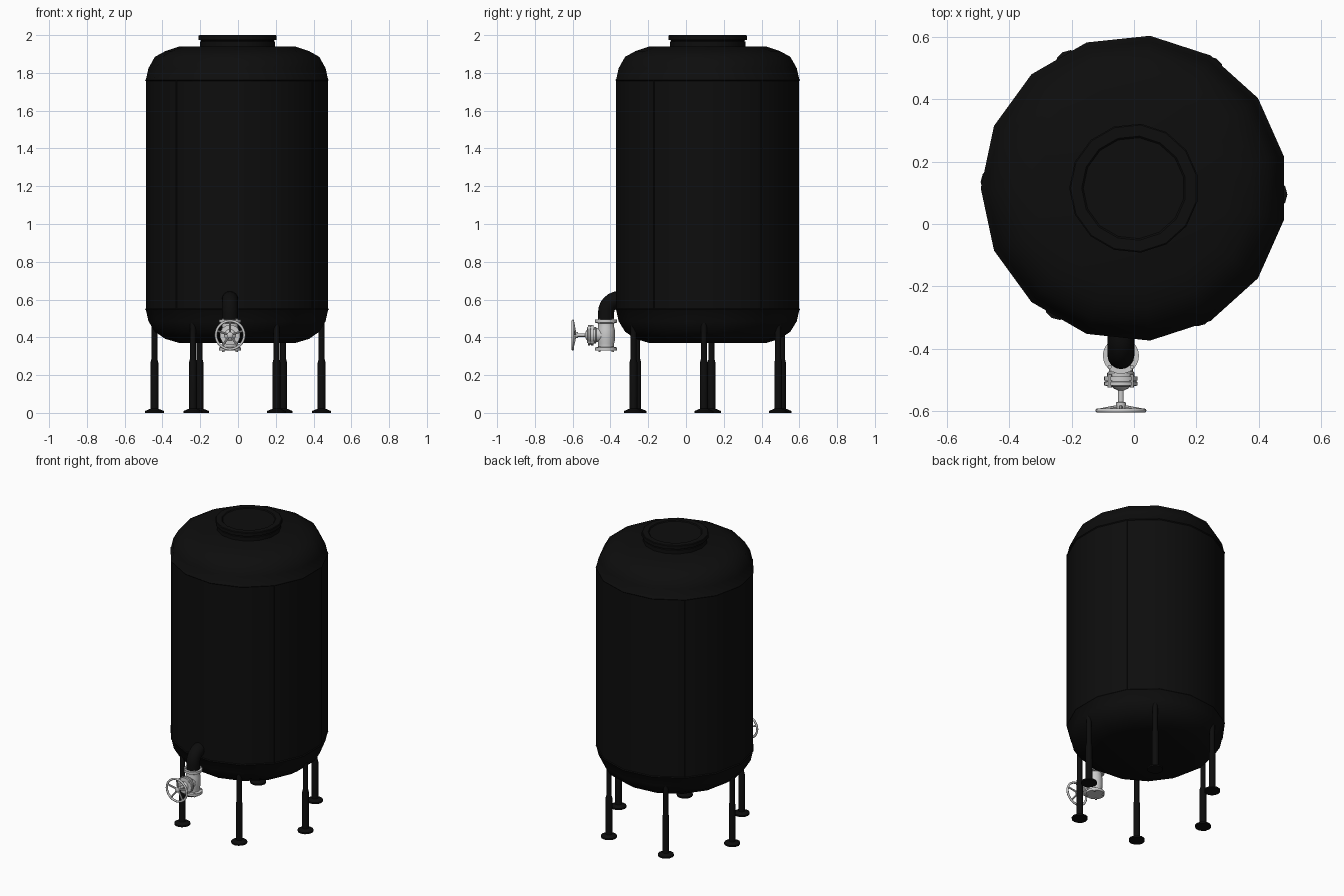
import bpy, bmesh
from math import pi, sin, cos, radians
from mathutils import Matrix, Vector

if "Cube" in bpy.data.objects:
    bpy.data.objects.remove(bpy.data.objects["Cube"])

black = bpy.data.materials.new("black_paint")
black.diffuse_color = (0.004, 0.004, 0.004, 1)
black.use_nodes = True
black.node_tree.nodes["Principled BSDF"].inputs["Base Color"].default_value = black.diffuse_color


def finish(name, bm, mat=None, angle=35):
    bmesh.ops.recalc_face_normals(bm, faces=bm.faces)
    me = bpy.data.meshes.new(name)
    bm.to_mesh(me)
    bm.free()
    ob = bpy.data.objects.new(name, me)
    bpy.context.collection.objects.link(ob)
    if mat:
        me.materials.append(mat)
    bpy.ops.object.select_all(action='DESELECT')
    ob.select_set(True)
    bpy.context.view_layer.objects.active = ob
    bpy.ops.object.shade_smooth_by_angle(angle=radians(angle))
    return ob


def lathe(bm, profile, sides, M, closed=False, phase=pi):
    """Revolve (radius, height) points about local z, capping open ends."""
    rings = [[bm.verts.new(M @ Vector((r * cos(phase + 2 * pi * i / sides),
                                       r * sin(phase + 2 * pi * i / sides), h)))
              for i in range(sides)] for r, h in profile]
    pairs = list(zip(rings, rings[1:]))
    if closed:
        pairs.append((rings[-1], rings[0]))
    else:
        bm.faces.new(rings[0])
        bm.faces.new(rings[-1])
    for a, b in pairs:
        for i in range(sides):
            j = (i + 1) % sides
            bm.faces.new((a[i], a[j], b[j], b[i]))


def part(name, profile, sides, M, mat=None, angle=35, closed=False):
    bm = bmesh.new()
    lathe(bm, profile, sides, M, closed)
    return finish(name, bm, mat, angle)


CY = 0.115
centre = Matrix.Translation((0, CY, 0))

# Tank shell with rounded shoulders and weld beads at both joints
part("tank_shell", [(0.31, 0.37), (0.385, 0.392), (0.44, 0.43), (0.474, 0.485), (0.487, 0.543),
                    (0.492, 0.548), (0.487, 0.553), (0.487, 1.757), (0.492, 1.762),
                    (0.487, 1.767), (0.474, 1.825), (0.44, 1.885), (0.385, 1.915), (0.31, 1.94)],
     15, centre, black, 40)

# Vertical weld seams between the wall panels
bm = bmesh.new()
for a in (36, 132, 228, 324):
    p = (0.487 * cos(radians(a)), CY + 0.487 * sin(radians(a)), 0)
    lathe(bm, [(0.004, 0.55), (0.004, 1.76)], 6, Matrix.Translation(p))
finish("wall_seams", bm, black)

# Manhole neck and lid
part("manhole_lid", [(0.2, 1.93), (0.2, 1.965), (0.195, 1.968), (0.195, 1.972), (0.208, 1.975),
                     (0.208, 1.997), (0.204, 2.0), (0.168, 2.0), (0.163, 1.995)],
     15, centre, black)

# Six adjustable legs
for i in range(6):
    a = radians(60 * i - 2.6)
    M = Matrix.Translation((0.443 * cos(a), CY + 0.443 * sin(a), 0))
    part(f"leg_{i + 1}", [(0.05, 0), (0.05, 0.01), (0.026, 0.02), (0.021, 0.022), (0.021, 0.265),
                          (0.016, 0.285), (0.016, 0.49)], 12, M, black)

# Outlet elbow swept from the tank wall down into the valve
VX, VY, VZ = -0.042, -0.423, 0.412
bm = bmesh.new()
path = [((-0.30, 0.602), 0.0)]
for k in range(7):
    t = pi / 2 * k / 6
    path.append(((-0.353 - 0.07 * sin(t), 0.532 + 0.07 * cos(t)), t))
path.append(((VY, 0.49), pi / 2))
rings = []
for (y, z), t in path:
    n = Vector((0, sin(t), -cos(t)))
    rings.append([bm.verts.new(Vector((VX, y, z)) + 0.043 * (Vector((1, 0, 0)) * cos(u) + n * sin(u)))
                  for u in [2 * pi * i / 16 for i in range(16)]])
for a, b in zip(rings, rings[1:]):
    for i in range(16):
        j = (i + 1) % 16
        bm.faces.new((a[i], a[j], b[j], b[i]))
bm.faces.new(rings[0])
bm.faces.new(rings[-1])
finish("outlet_elbow", bm, black)

# Valve body with end flanges
valve = Matrix.Translation((VX, VY, VZ))
part("valve_body", [(0.058, -0.083), (0.058, -0.066), (0.042, -0.062), (0.042, -0.045),
                    (0.046, -0.03), (0.046, 0.03), (0.042, 0.045), (0.042, 0.062),
                    (0.058, 0.066), (0.058, 0.083)], 24, valve)

# Bonnet and stem, pointing forward
fwd = valve @ Matrix.Rotation(pi / 2, 4, 'X')
part("valve_bonnet", [(0.038, 0.02), (0.038, 0.05), (0.044, 0.055), (0.044, 0.066), (0.054, 0.067),
                      (0.054, 0.079), (0.05, 0.08), (0.05, 0.083), (0.054, 0.084), (0.054, 0.096),
                      (0.03, 0.098), (0.022, 0.106), (0.012, 0.11), (0.009, 0.112),
                      (0.009, 0.148), (0.016, 0.15), (0.016, 0.172), (0.008, 0.177)], 24, fwd)

# Bolts on all the flanges
bm = bmesh.new()
for i in range(4):
    a = pi / 4 + i * pi / 2
    off = Matrix.Translation((0.05 * cos(a), 0.05 * sin(a), 0))
    for M, lo, hi in ((valve, -0.089, -0.061), (valve, 0.061, 0.088), (fwd, 0.061, 0.102)):
        lathe(bm, [(0.007, lo), (0.007, hi)], 6, M @ off)
finish("flange_bolts", bm)

# Handwheel rim and spokes
rim = [(0.075 + 0.007 * cos(2 * pi * k / 8), 0.176 + 0.007 * sin(2 * pi * k / 8)) for k in range(8)]
part("handwheel_rim", rim, 32, fwd, angle=60, closed=True)
bm = bmesh.new()
for i in range(5):
    d = Matrix.Rotation(2 * pi * i / 5 + pi / 2, 4, 'Z') @ Matrix.Translation((0, 0, 0.162)) \
        @ Matrix.Rotation(radians(80), 4, 'Y')
    lathe(bm, [(0.006, 0.008), (0.0055, 0.075)], 8, fwd @ d)
finish("handwheel_spokes", bm)
